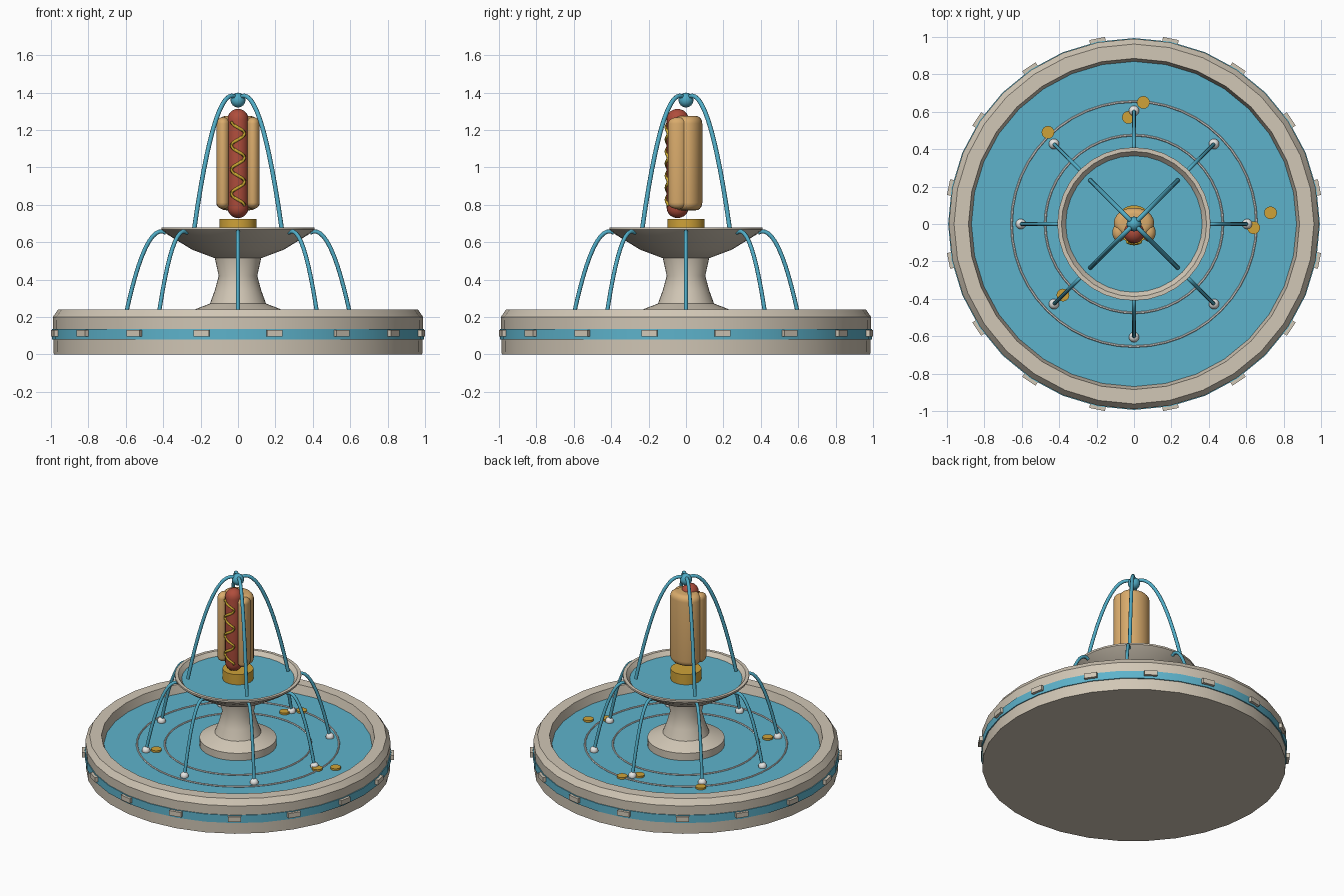
import bpy, bmesh, math
from mathutils import Vector, Matrix

if "Cube" in bpy.data.objects:
    bpy.data.objects.remove(bpy.data.objects["Cube"])


def material(name, rgb):
    m = bpy.data.materials.new(name)
    m.diffuse_color = (*rgb, 1)
    m.use_nodes = True
    m.node_tree.nodes["Principled BSDF"].inputs["Base Color"].default_value = m.diffuse_color
    return m


STONE = material("stone", (0.64, 0.57, 0.465))
WATER = material("water", (0.11, 0.45, 0.60))
JET = material("jet_water", (0.08, 0.41, 0.56))
FOAM = material("foam", (0.82, 0.82, 0.80))
GOLD = material("gold", (0.62, 0.36, 0.04))
BUN = material("bun", (0.70, 0.41, 0.15))
SAUSAGE = material("sausage", (0.43, 0.075, 0.045))
MUSTARD = material("mustard", (0.58, 0.38, 0.03))


def finish(name, bm, mat, smooth=30):
    bmesh.ops.recalc_face_normals(bm, faces=bm.faces)
    me = bpy.data.meshes.new(name)
    bm.to_mesh(me)
    bm.free()
    me.materials.append(mat)
    ob = bpy.data.objects.new(name, me)
    bpy.context.collection.objects.link(ob)
    if smooth:
        bpy.ops.object.select_all(action='DESELECT')
        ob.select_set(True)
        bpy.context.view_layer.objects.active = ob
        bpy.ops.object.shade_smooth_by_angle(angle=math.radians(smooth))
    return ob


def lathe(name, profile, mat, segs=32, at=(0, 0, 0), scale=(1, 1), smooth=30, loop=False):
    """Spin (radius, height) points round z; loop closes the profile on itself."""
    bm = bmesh.new()
    rings = []
    for r, z in profile:
        n = segs if r > 0 else 1
        rings.append([bm.verts.new((at[0] + scale[0] * r * math.cos(2 * math.pi * i / segs),
                                    at[1] + scale[1] * r * math.sin(2 * math.pi * i / segs),
                                    at[2] + z)) for i in range(n)])
    pairs = list(zip(rings, rings[1:])) + ([(rings[-1], rings[0])] if loop else [])
    for a, b in pairs:
        for i in range(segs):
            j = (i + 1) % segs
            quad = [a[i % len(a)], a[j % len(a)], b[j % len(b)], b[i % len(b)]]
            bm.faces.new(list(dict.fromkeys(quad)))
    return finish(name, bm, mat, smooth)


def disc(name, r, z0, z1, mat, segs=32, at=(0, 0), smooth=30):
    return lathe(name, [(0, z0), (r, z0), (r, z1), (0, z1)], mat, segs, (*at, 0), smooth=smooth)


def ball(name, r, at, mat, segs=12):
    pts = [(r * math.sin(math.pi * k / 8) if 0 < k < 8 else 0, -r * math.cos(math.pi * k / 8))
           for k in range(9)]
    return lathe(name, pts, mat, segs, at, smooth=60)


def tube(name, points, r, mat, sides=8):
    """Round tube swept along points."""
    bm = bmesh.new()
    pts = [Vector(p) for p in points]
    rings = []
    for k, p in enumerate(pts):
        d = (pts[min(k + 1, len(pts) - 1)] - pts[max(k - 1, 0)]).normalized()
        q = d.to_track_quat('Z', 'Y')
        # sideways axis chosen steadily so the tube does not twist
        ref = tube_ref
        u = ref.cross(d).normalized()
        v = d.cross(u)
        rings.append([bm.verts.new(p + r * (u * math.cos(2 * math.pi * i / sides)
                                            + v * math.sin(2 * math.pi * i / sides)))
                      for i in range(sides)])
    for a, b in zip(rings, rings[1:]):
        for i in range(sides):
            j = (i + 1) % sides
            bm.faces.new((a[i], a[j], b[j], b[i]))
    bm.faces.new(rings[0])
    bm.faces.new(rings[-1])
    return finish(name, bm, mat, 60)


def pill(half, r, corner, steps=5):
    """Profile of an upright rod with rounded ends."""
    arc = [(r - corner + corner * math.cos(a), half - corner + corner * math.sin(a))
           for a in [math.pi / 2 * k / steps for k in range(steps + 1)]]
    arc[-1] = (max(r - corner, 0), half)
    up = arc + ([(0, half)] if r > corner else [])
    return [(x, -z) for x, z in reversed(up)] + up


# Lower basin with its water, blue band and stone blocks
lathe("basin", [(0, 0), (0.985, 0), (0.99, 0.2), (0.962, 0.24), (0.885, 0.24),
                (0.865, 0.16), (0, 0.16)], STONE)
disc("basin_water", 0.869, 0.165, 0.18, WATER)
lathe("blue_band", [(0.97, 0.08), (0.994, 0.08), (0.994, 0.135), (0.97, 0.135)], WATER, loop=True)
for i in range(16):
    bm = bmesh.new()
    turn = Matrix.Rotation(math.pi * (i + 0.5) / 8, 4, 'Z')
    bmesh.ops.create_cube(bm, size=1, matrix=turn @ Matrix.Translation((0.991, 0, 0.114))
                          @ Matrix.Diagonal((0.04, 0.085, 0.034, 1)))
    finish("band_block", bm, STONE, 0)

# Ripples on the water
for r in (0.475, 0.655):
    lathe("ripple", [(r + 0.006 * math.cos(k * math.pi / 3), 0.183 + 0.006 * math.sin(k * math.pi / 3))
                     for k in range(6)], FOAM, 48, loop=True)

# Column and upper bowl
lathe("column", [(0, 0.16), (0.25, 0.16), (0.25, 0.232), (0.22, 0.245), (0.15, 0.272),
                 (0.125, 0.34), (0.103, 0.42), (0.125, 0.52), (0, 0.53)], STONE)
lathe("upper_bowl", [(0, 0.515), (0.125, 0.515), (0.245, 0.56), (0.375, 0.64), (0.41, 0.668),
                     (0.41, 0.68), (0.388, 0.68), (0.355, 0.64), (0, 0.64)], STONE)
disc("bowl_water", 0.366, 0.642, 0.652, WATER)

# Jets falling from the bowl rim, each with a splash
for i in range(8):
    a = i * math.pi / 4
    c, s = math.cos(a), math.sin(a)
    tube_ref = Vector((-s, c, 0))
    path = []
    for k in range(13):
        r = 0.385 + 0.22 * k / 12
        path.append((r * c, r * s, 0.658 - 12.4 * (r - 0.41) ** 2))
    tube("lower_jet", path, 0.011, JET)
    ball("splash", 0.028, (0.605 * c, 0.605 * s, 0.187), FOAM)

# Jets falling from the top ball
for i in range(4):
    a = (i + 0.5) * math.pi / 2
    c, s = math.cos(a), math.sin(a)
    tube_ref = Vector((-s, c, 0))
    path = []
    for k in range(15):
        r = 0.33 * k / 14
        path.append((r * c, r * s, 1.383 - 8.7 * (r - 0.045) ** 2))
    tube("upper_jet", path, 0.012, JET)
ball("top_ball", 0.04, (0, 0, 1.36), JET, 16)

# Coins in the water
for x, y in ((0.05, 0.65), (-0.03, 0.57), (-0.46, 0.49), (0.73, 0.06), (0.64, -0.02), (-0.38, -0.38)):
    disc("coin", 0.034, 0.178, 0.193, GOLD, 16, (x, y))

# Gold stand
lathe("stand", [(0, 0.645), (0.1, 0.645), (0.1, 0.725), (0, 0.725)], GOLD, 24)

# Bun: rounded back and two front lobes
lathe("bun_back", pill(0.252, 0.1, 0.04), BUN, 24, (0, 0.005, 1.023), (1.08, 0.82), 50)
for side in (-1, 1):
    lathe("bun_lobe", pill(0.245, 0.036, 0.034), BUN, 16, (side * 0.08, -0.045, 1.023), (1, 1.4), 50)

# Sausage and its mustard line
lathe("sausage", pill(0.292, 0.056, 0.056), SAUSAGE, 20, (0, -0.045, 1.021), (1, 1.05), 60)
tube_ref = Vector((0, 1, 0))
wave = []
for k in range(57):
    t = k / 56
    x = -0.036 * math.cos(2 * math.pi * 3.5 * t)
    wave.append((x, -0.045 - math.sqrt(0.062 ** 2 - x * x), 1.245 - 0.45 * t))
tube("mustard_line", wave, 0.008, MUSTARD, 6)
